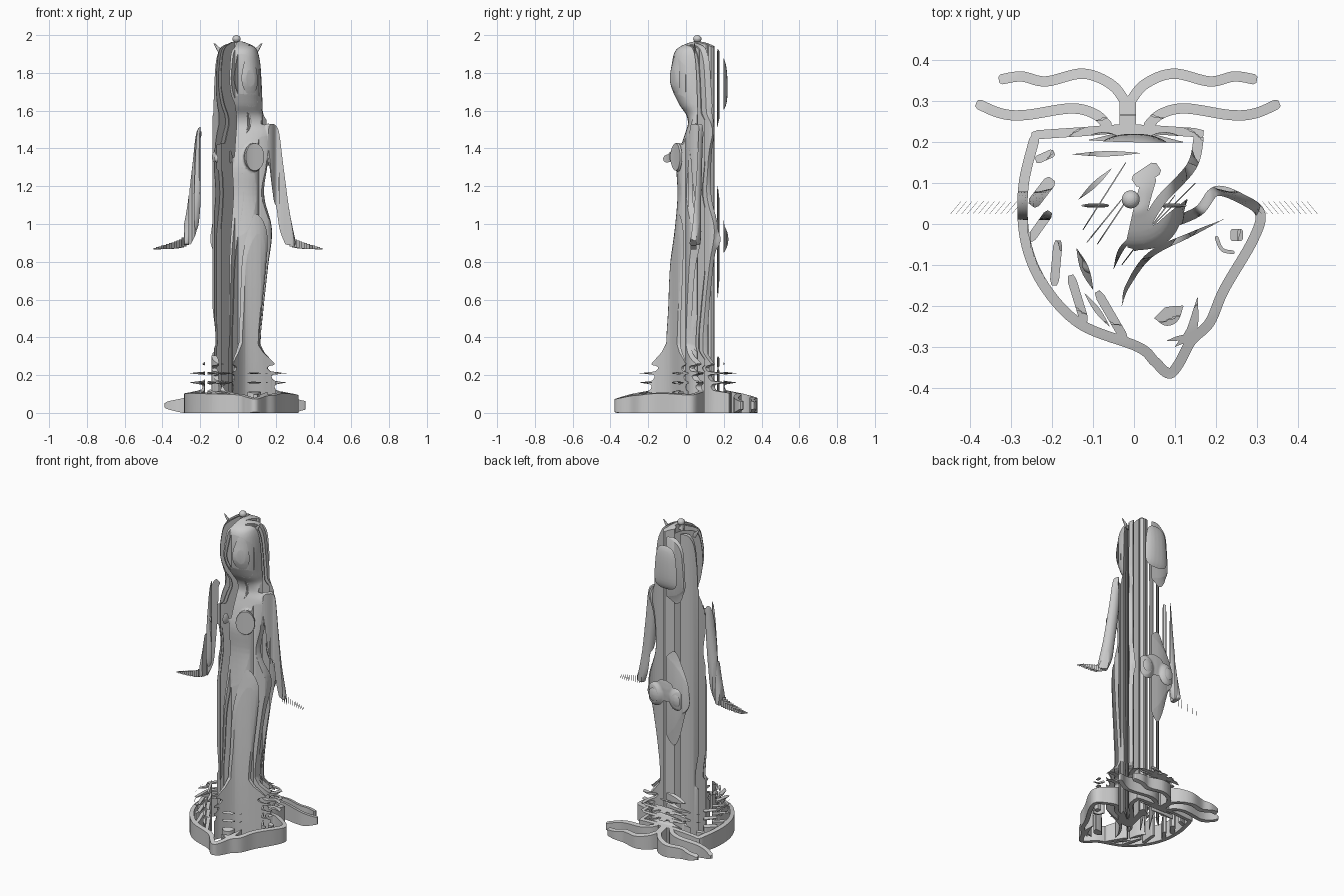
import bpy, bmesh, math
from mathutils import Vector, Matrix

if "Cube" in bpy.data.objects:
    bpy.data.objects.remove(bpy.data.objects["Cube"])

def make(name, bm):
    bmesh.ops.recalc_face_normals(bm, faces=bm.faces)
    me = bpy.data.meshes.new(name)
    bm.to_mesh(me)
    bm.free()
    ob = bpy.data.objects.new(name, me)
    bpy.context.collection.objects.link(ob)
    return ob

def smooth(pts, n=8):
    # Catmull-Rom path through the points
    p = [Vector(q) for q in pts]
    if len(p) == 2:
        return [p[0].lerp(p[1], i / n) for i in range(n + 1)]
    p = [2 * p[0] - p[1]] + p + [2 * p[-1] - p[-2]]
    out = []
    for a, b, c, d in zip(p, p[1:], p[2:], p[3:]):
        for i in range(n):
            t = i / n
            out.append(0.5 * (2 * b + (c - a) * t + (2 * a - 5 * b + 4 * c - d) * t * t
                              + (3 * b - a - 3 * c + d) * t ** 3))
    return out + [p[-2]]

def stroke(name, pts, w, leaf=False):
    # a drawn line extruded upright
    path = smooth(pts)
    n = len(path)
    L, R = [], []
    for i, p in enumerate(path):
        t = (path[min(i + 1, n - 1)] - path[max(i - 1, 0)]).normalized()
        s = i / (n - 1)
        k = max(0.06, math.sin(math.pi * s)) if leaf else (0.6 if i in (0, n - 1) else 1)
        o = Vector((-t.y, t.x)) * w * k / 2
        L.append(p + o)
        R.append(p - o)
    bm = bmesh.new()
    rings = []
    for z in (-0.1, 2.1):
        rings.append([[bm.verts.new((q.x, q.y, z)) for q in side] for side in (L, R)])
    (l0, r0), (l1, r1) = rings
    for i in range(n - 1):
        j = i + 1
        for f in ((l0[i], l0[j], r0[j], r0[i]), (l1[i], l1[j], r1[j], r1[i]),
                  (l0[i], l0[j], l1[j], l1[i]), (r0[i], r0[j], r1[j], r1[i])):
            bm.faces.new(f)
    for i in (0, n - 1):
        bm.faces.new((l0[i], r0[i], r1[i], l1[i]))
    return make(name, bm)

def loft(bm, rows, e=2.0, n=40):
    # stacked sections: z, centre x, half width, front y, back y
    rings = []
    for r in smooth(rows, 5):
        z, cx, rx, yf, yb = r
        ring = []
        for i in range(n):
            a = 2 * math.pi * i / n
            c, s = math.cos(a), math.sin(a)
            x = math.copysign(abs(c) ** (2 / e), c)
            y = math.copysign(abs(s) ** (2 / e), s)
            ring.append(bm.verts.new((cx + max(rx, .004) * x, (yf + yb) / 2 + (yb - yf) / 2 * y, z)))
        rings.append(ring)
    for a, b in zip(rings, rings[1:]):
        for i in range(n):
            bm.faces.new((a[i], a[(i + 1) % n], b[(i + 1) % n], b[i]))
    bm.faces.new(rings[0])
    bm.faces.new(rings[-1])

def ball(bm, loc, r, scale=(1, 1, 1)):
    bmesh.ops.create_uvsphere(bm, u_segments=24, v_segments=14, radius=r,
                              matrix=Matrix.Translation(loc) @ Matrix.Diagonal((*scale, 1)))

# standing figure: the solid that limits the upright walls
bm = bmesh.new()
loft(bm, [(.05, 0, .14, -.1, .18), (.35, 0, .12, -.105, .165), (.55, 0, .135, -.095, .165),
          (.78, 0, .16, -.085, .185), (.97, 0, .18, -.06, .205), (1.15, 0, .14, -.045, .175),
          (1.3, 0, .155, -.05, .16), (1.4, 0, .17, -.03, .16), (1.48, 0, .195, -.005, .165),
          (1.53, 0, .165, .01, .17), (1.58, 0, .135, .0, .185), (1.64, 0, .13, -.04, .215),
          (1.75, 0, .125, -.085, .22), (1.85, 0, .118, -.075, .21), (1.91, 0, .105, -.06, .18),
          (1.94, 0, .085, -.03, .155), (1.965, 0, .03, .03, .09)], 2.5)
for s in (-1, 1):
    ball(bm, (s * .085, -.045, 1.355), .062, (.9, 1, 1.2))
    ball(bm, (s * .105, -.1, 1.345), .022)
    ball(bm, (s * .075, .15, .92), .075, (1, 1, 1.3))
    loft(bm, [(1.53, s * .17, .02, .03, .09), (1.49, s * .185, .035, .01, .09), (1.3, s * .205, .038, .01, .085),
              (1.1, s * .23, .038, .01, .08), (.98, s * .25, .04, .01, .08), (.89, s * .28, .03, .01, .08)])
# rippled pedestal
ped = [(.0, .38), (.02, .46), (.04, .5), (.06, .46), (.075, .39), (.1, .3), (.12, .2),
       (.15, .19), (.16, .27), (.17, .19), (.2, .17), (.21, .26), (.22, .17), (.245, .15), (.255, .2),
       (.32, .14), (.38, .11)]
rings = []
for z, r in ped:
    rings.append([bm.verts.new((r * math.cos(i * math.pi / 36), r * math.sin(i * math.pi / 36) + .01, z))
                  for i in range(72)])
for a, b in zip(rings, rings[1:]):
    for i in range(72):
        bm.faces.new((a[i], a[(i + 1) % 72], b[(i + 1) % 72], b[i]))
bm.faces.new(rings[0])
bm.faces.new(rings[-1])
figure = make("figure_cutter", bm)
m = figure.modifiers.new("merge", 'REMESH')
m.mode, m.voxel_size = 'VOXEL', 0.007
bpy.context.view_layer.objects.active = figure
bpy.ops.object.modifier_apply(modifier="merge")

# fish drawing seen from above
walls = []
def add(name, pts, w, leaf=False):
    walls.append(stroke(name, pts, w, leaf))

add("belly_outline", [(-.24, .22), (-.27, .09), (-.265, -.04), (-.22, -.15), (-.13, -.245),
                      (.01, -.3), (.05, -.335), (.085, -.365), (.11, -.34), (.14, -.285), (.185, -.24),
                      (.22, -.16), (.29, -.04), (.308, .025), (.265, .06), (.2, .08), (.155, .03), (.06, -.01), (0, -.05)], .025)
add("back_outline", [(-.25, .217), (-.13, .225), (-.01, .232), (.17, .222)], .022)
add("back_shade", [(-.11, .205), (0, .212), (.12, .2)], .025, True)
add("gill_outline", [(.16, .22), (.14, .14), (.06, .05), (0, -.06)], .025)
add("gill_zigzag_top", [(.06, .14), (.0, .1)], .035)
add("gill_zigzag_low", [(.04, .12), (.02, .05), (-.005, -.06)], .035)
add("gill_leaf", [(0, -.065), (.07, -.02), (.13, .06)], .05, True)
add("mouth", [(.22, .012), (.14, -.025), (.04, -.075), (-.015, -.15), (-.03, -.2)], .015, True)
add("cheek", [(-.05, -.11), (-.03, -.06), (.01, -.02)], .012, True)
add("chin", [(.1, -.3), (.14, -.26), (.155, -.18)], .024, True)
add("chin_mark", [(.08, -.285), (.15, -.27)], .012, True)
add("nostril", [(.05, -.23), (.085, -.225), (.12, -.2)], .046, True)
add("eye", [(.235, -.027), (.266, -.027)], .03)
add("eye_arc", [(.2, -.03), (.215, -.062), (.245, -.07)], .009)
scales = [((-.24, .155), (-.195, .175), .02), ((-.25, .045), (-.2, .11), .03),
          ((-.255, -.04), (-.205, .03), .022), ((-.195, -.15), (-.185, -.04), .022),
          ((-.12, -.24), (-.155, -.125), .022), ((-.02, -.285), (-.09, -.165), .022)]
for i, (a, b, w) in enumerate(scales):
    add("scale_%d" % i, [a, b], w)
leaves = [((-.1, -.16), (-.14, -.06), .02), ((-.135, .06), (-.055, .135), .013),
          ((-.15, .17), (.015, .173), .013), ((-.06, -.25), (-.12, -.17), .014)]
for i, (a, b, w) in enumerate(leaves):
    add("leaf_scale_%d" % i, [a, b], w, True)
hatch = [((-.125, -.015), (-.02, .15)), ((-.115, -.045), (-.03, .06)), ((-.09, -.05), (-.01, .07)),
         ((-.03, -.1), (.1, .07)), ((.03, .0), (.12, .13)), ((.05, .0), (.15, .1))]
for i, (a, b) in enumerate(hatch):
    add("hatch_%d" % i, [a, b], .003)
# tail fins, mirrored about the tail stem
add("tail_stem", [(-.015, .31), (-.015, .225)], .04)
for s, side in ((-1, "left"), (1, "right")):
    for nm, pts in (("long", [(.0, .29), (.04, .34), (.11, .367), (.2, .348), (.26, .36), (.315, .352)]),
                    ("short", [(.045, .235), (.08, .268), (.14, .282), (.25, .266), (.31, .27), (.37, .295)])):
        add("tail_%s_%s" % (nm, side), [(-.015 + s * x, y) for x, y in pts], .025)

# cut every wall to the figure
for ob in walls:
    m = ob.modifiers.new("cut", 'BOOLEAN')
    m.operation, m.solver, m.object = 'INTERSECT', 'MANIFOLD', figure
    bpy.context.view_layer.objects.active = ob
    bpy.ops.object.modifier_apply(modifier="cut")
    if len(ob.data.polygons):
        bpy.ops.object.select_all(action='DESELECT')
        ob.select_set(True)
        bpy.ops.object.shade_smooth_by_angle(angle=math.radians(35))
bpy.data.objects.remove(figure)

# hands of thin upright slats
for s, side in ((-1, "left"), (1, "right")):
    bm = bmesh.new()
    for i in range(12):
        t = i / 11
        x, z, h = .285 + .15 * t, .905 - .035 * t ** .6, .04 * (1 - t) + .008
        M = (Matrix.Translation((s * x, .04, z)) @ Matrix.Rotation(-s * math.radians(50), 4, 'Z')
             @ Matrix.Diagonal((.04, .0008, h, 1)))
        bmesh.ops.create_cube(bm, size=1, matrix=M)
    make("hand_" + side, bm)

# crown finial
bm = bmesh.new()
ball(bm, (-.008, .06, 1.98), .022, (1, 1, .9))
bmesh.ops.create_cone(bm, cap_ends=True, segments=12, radius1=.014, radius2=.006, depth=.04,
                      matrix=Matrix.Translation((-.008, .06, 1.955)))
make("crown_finial", bm)
# curled crown tips
for s, side in ((-1, "left"), (1, "right")):
    bm = bmesh.new()
    loft(bm, [(1.9, s * .08, .02, .04, .05), (1.93, s * .105, .012, .04, .05), (1.955, s * .125, .004, .043, .047)], n=10)
    make("crown_tip_" + side, bm)
